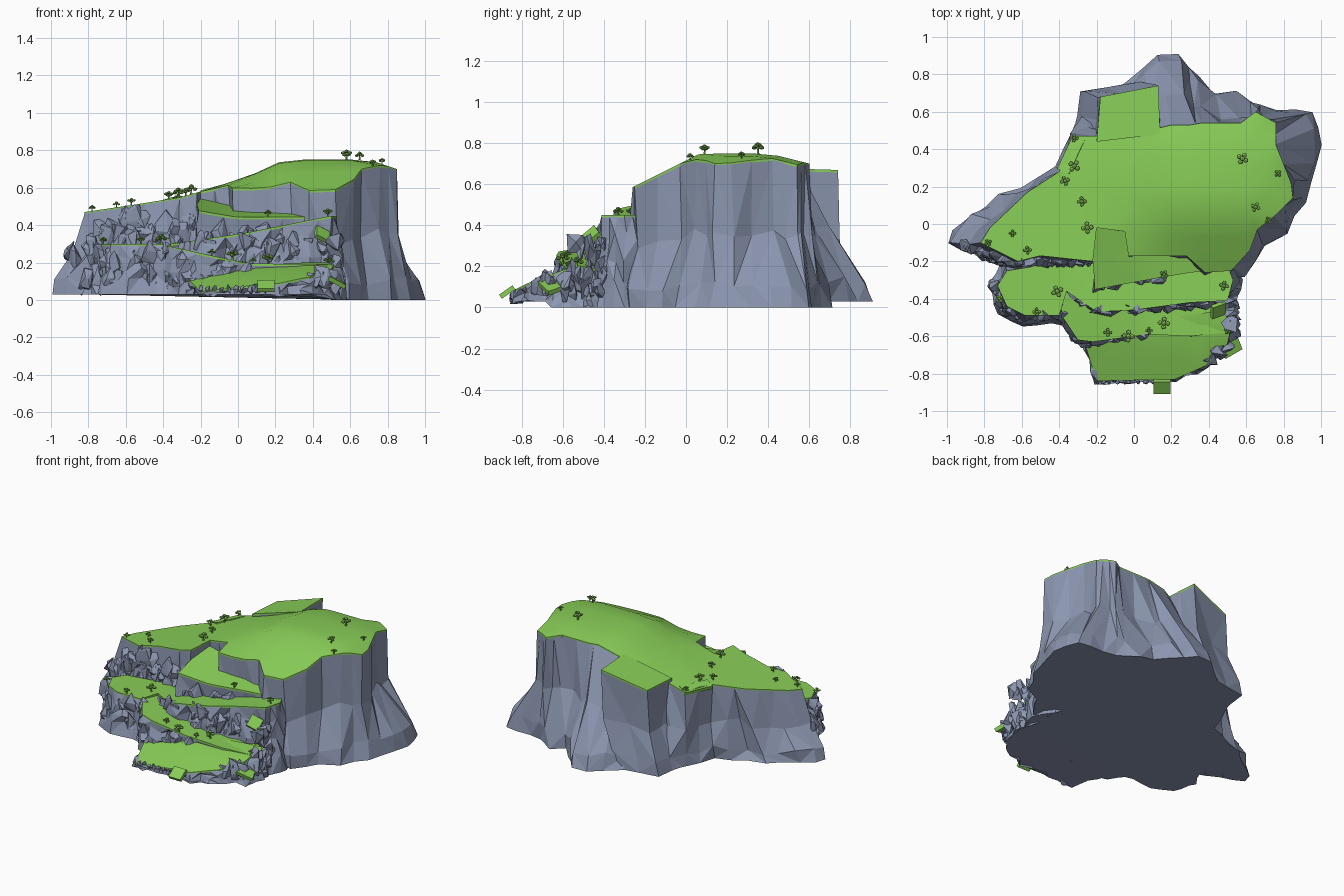
import bpy, bmesh, math, random
from mathutils import Vector
from mathutils.geometry import delaunay_2d_cdt

if "Cube" in bpy.data.objects:
    bpy.data.objects.remove(bpy.data.objects["Cube"])

random.seed(7)


def material(name, rgb):
    m = bpy.data.materials.new(name)
    m.diffuse_color = (*rgb, 1)
    m.use_nodes = True
    m.node_tree.nodes["Principled BSDF"].inputs["Base Color"].default_value = m.diffuse_color
    return m


grass_mat = material("grass", (.246, .61, .095))
leaf_mat = material("leaves", (.2, .46, .08))
rock_mat = material("rock", (.26, .305, .43))


def make(name, bm, mat, smooth=False):
    bmesh.ops.recalc_face_normals(bm, faces=bm.faces)
    me = bpy.data.meshes.new(name)
    bm.to_mesh(me)
    bm.free()
    ob = bpy.data.objects.new(name, me)
    bpy.context.collection.objects.link(ob)
    me.materials.append(mat)
    if smooth:
        bpy.ops.object.select_all(action='DESELECT')
        ob.select_set(True)
        bpy.context.view_layer.objects.active = ob
        bpy.ops.object.shade_smooth_by_angle(angle=math.radians(30))
    return ob


def lerp_table(x, table):
    if x <= table[0][0]:
        return table[0][1]
    for (a, za), (b, zb) in zip(table, table[1:]):
        if x <= b:
            return za + (zb - za) * (x - a) / (b - a)
    return table[-1][1]


def resample(pairs, step):
    out = []
    for i, (t, b) in enumerate(pairs):
        t2, b2 = pairs[(i + 1) % len(pairs)]
        n = max(1, round(max((t2 - t).length, (b2 - b).length) / step))
        out += [(t.lerp(t2, k / n), b.lerp(b2, k / n), k > 0) for k in range(n)]
    return out


def flare(outline, d):
    """Pair an outline with a copy pushed outward for the foot of the wall."""
    pts = [Vector(p) for p in outline]
    res = []
    for i, p in enumerate(pts):
        e = (pts[(i + 1) % len(pts)] - pts[i - 1]).normalized()
        res.append((p, p + Vector((-e.y, e.x)) * d))
    return res


def tier(name, pairs, height, step, rings, jitter, foot):
    """Clockwise outline: grass cap on top, faceted rock wall down to the foot."""
    pts = resample(pairs, step)
    n = len(pts)
    # grass cap
    top = [p[0] for p in pts][::-1]
    inner = [Vector((-0.95 + i * 0.13, -0.85 + j * 0.13)) for i in range(15) for j in range(14)]
    inner = [q for q in inner if min((q - t).length for t in top) > 0.05]
    vs, _, fs, *_ = delaunay_2d_cdt(top + inner, [], [list(range(n))], 1, 1e-5)
    bm = bmesh.new()
    bv = [bm.verts.new((v.x, v.y, height(v.x, v.y))) for v in vs]
    for f in fs:
        bm.faces.new([bv[i] for i in f])
    bmesh.ops.delete(bm, geom=[v for v in bm.verts if not v.link_faces], context='VERTS')
    rim = [e for e in bm.edges if e.is_boundary]
    ext = bmesh.ops.extrude_edge_only(bm, edges=rim)['geom']
    for v in ext:
        if isinstance(v, bmesh.types.BMVert):
            v.co.z -= 0.012
    make(name + "_grass", bm, grass_mat, True)
    # rock wall
    bm = bmesh.new()
    loops = []
    for r, (fz, ft) in enumerate(rings):
        row = []
        for i, (t, b, mid) in enumerate(pts):
            f = ft(t.x) if callable(ft) else ft
            p = t.lerp(b, f)
            z0 = foot(b.x)
            z = z0 + (height(t.x, t.y) - 0.008 - z0) * fz
            e = (pts[(i + 1) % n][0] - pts[i - 1][0]).normalized()
            out = Vector((-e.y, e.x))
            if r:
                k = jitter * (0.4 if r == len(rings) - 1 else 1)
                p = p + out * (random.uniform(-1, 0.7) * k - (k if mid and i % 2 else 0))
                p = p + Vector((e.x, e.y)) * random.uniform(-k, k) * 0.6
                if r < len(rings) - 1:
                    z += random.uniform(-1, 1) * jitter * 1.2
            row.append(bm.verts.new((p.x, p.y, max(0, z))))
        loops.append(row)
    for a, b in zip(loops, loops[1:]):
        for i in range(n):
            j = (i + 1) % n
            if random.random() < 0.5:
                q = [(a[i], a[j], b[j]), (a[i], b[j], b[i])]
            else:
                q = [(a[i], a[j], b[i]), (a[j], b[j], b[i])]
            for tri in q:
                bm.faces.new(tri)
    bm.faces.new(loops[-1])
    make(name + "_rock", bm, rock_mat)


# main plateau: top x, y then foot x, y, clockwise from the left tip
MAIN = [(-.82, -.10, -1, -.10), (-.77, -.02, -.98, -.03), (-.57, .17, -.72, .16),
        (-.40, .28, -.42, .29), (-.32, .47, -.34, .50), (-.20, .47, -.30, .58),
        (.12, .51, .05, .84), (.20, .53, .13, .91), (.30, .53, .24, .91),
        (.36, .54, .35, .80), (.46, .54, .43, .70), (.57, .54, .55, .71),
        (.65, .60, .68, .63), (.76, .54, .96, .60), (.76, .42, 1, .42),
        (.84, .22, .95, .22), (.85, .14, .92, .12), (.76, .05, .82, -.05),
        (.66, -.03, .70, -.12), (.62, -.14, .66, -.20), (.52, -.25, .60, -.28),
        (.38, -.26, .38, -.31), (.28, -.17, .28, -.20), (-.03, -.17, -.03, -.18),
        (-.05, -.04, -.05, -.05), (-.20, -.02, -.20, -.03), (-.22, -.20, -.22, -.27),
        (-.50, -.17, -.50, -.26), (-.62, -.20, -.68, -.25)]
RISE = [(-.82, .47), (-.55, .51), (-.3, .55), (-.1, .61), (.1, .68), (.25, .75), (.7, .75), (.85, .70)]


def main_h(x, y):
    k = lerp_table(x, [(-.2, 0), (-.03, .15), (.2, .5)])
    return lerp_table(x, RISE) - max(0, .07 - y) * k - max(0, y - .4) * .25


def ramp(table, slope=0, y0=0):
    """Height along x, falling towards the front below y0."""
    return lambda x, y: lerp_table(x, table) - slope * max(0, y0 - y)


def cliff_foot(x):
    return 0.0 if x > 0.5 else 0.03


tall = [(1, 0), (.5, lambda x: .1 if x > .4 else .42), (.15, .86), (0, 1)]
rubble = [(1, 0), (.78, .25), (.5, .5), (.25, .8), (0, 1)]
tier("plateau", [(Vector(p[:2]), Vector(p[2:])) for p in MAIN], main_h, .10, tall, .024, cliff_foot)

# block standing against the back
BLOCK = [(-.20, .44, -.33, .46), (-.18, .68, -.29, .71), (.13, .74, 0, .76), (.14, .48, .16, .5)]
block_h = lambda x, y: .59 + .27 * (x + .18) - .02 * (y - .5)
tier("back_block", [(Vector(p[:2]), Vector(p[2:])) for p in BLOCK], block_h, .14,
     [(1, 0), (.5, .2), (.17, .8), (0, 1)], .012, cliff_foot)

# switchback terraces climbing the front
ramp4 = ramp([(-.22, .545), (0, .50), (.4, .49)], .2, -.02)
ramp3 = ramp([(-.35, .30), (.05, .36), (.5, .45)])
ramp2 = ramp([(-.4, .295), (-.2, .25), (.05, .195), (.5, .19)])
ramp1 = ramp([(-.25, .145), (.1, .185), (.35, .2)], .37, -.55)
TERRACES = [
    ("upper_ramp", ramp4, .02, [(-.23, -.02), (-.04, -.03), (.3, -.1), (.5, -.24), (.3, -.26), (.12, -.29), (-.21, -.35)]),
    ("middle_terrace", ramp3, .06, [(-.73, -.33), (-.68, -.25), (-.5, -.22), (-.2, -.18), (.5, -.22), (.53, -.3), (.5, -.41),
                                    (.3, -.42), (0, -.46), (-.2, -.47), (-.36, -.36), (-.4, -.49), (-.58, -.49), (-.68, -.44)]),
    ("lower_ramp", ramp2, .03, [(-.41, -.36), (-.2, -.38), (.5, -.36), (.52, -.45), (.5, -.58), (.3, -.6), (.08, -.59),
                                (-.22, -.63), (-.3, -.62), (-.38, -.5)]),
    ("bottom_ramp", ramp1, .02, [(-.27, -.62), (0, -.52), (.5, -.46), (.53, -.5), (.5, -.64), (.38, -.76), (.22, -.83), (-.2, -.84)])]
for name, h, d, outline in TERRACES:
    tier(name, flare(outline, d), h, .065, rubble, .022, cliff_foot)


# angular rock slabs packed along the terrace walls: start, end, lowest and highest z, count
def slab(bm, c, size):
    made = []
    for _ in range(10):
        v = Vector([random.gauss(0, 1) for _ in range(3)]).normalized() * size * random.uniform(.8, 1.1)
        made.append(bm.verts.new(Vector(c) + Vector((v.x, v.y * .8, v.z * 1.5))))
    hull = bmesh.ops.convex_hull(bm, input=made)
    junk = [g for g in hull['geom_interior'] if isinstance(g, bmesh.types.BMVert)]
    bmesh.ops.delete(bm, geom=junk, context='VERTS')


RUNS = [((-.75, -.31), (-.67, -.46), .03, .29, 8), ((-.66, -.47), (-.38, -.49), .03, .29, 22),
        ((-.36, -.51), (-.28, -.62), .03, .25, 9), ((-.27, -.62), (.06, -.59), .08, .22, 13),
        ((-.34, -.38), (-.2, -.46), .22, .31, 7), ((-.2, -.46), (.5, -.41), .2, .36, 30),
        ((-.2, -.33), (.15, -.28), .3, .43, 9), ((.52, -.6), (.52, -.4), .03, .36, 18),
        ((-.78, -.16), (-.62, -.2), .1, .43, 13), ((-.62, -.2), (-.22, -.19), .28, .48, 26),
        ((-.9, -.11), (-.7, -.2), .05, .3, 10), ((.38, -.75), (.5, -.64), .03, .10, 5)]
bm = bmesh.new()
for a, b, z0, z1, count in RUNS:
    for i in range(count):
        p = Vector(a).lerp(Vector(b), (i + random.random()) / count)
        s = random.uniform(.038, .06)
        slab(bm, (p.x, p.y, max(.025 + s * 1.5, random.uniform(z0, z1) - s * .6)), s)
for i in range(12):  # toe stones along the front edge
    s = random.uniform(.014, .02)
    slab(bm, (-.2 + .038 * i, -.845 + max(0, i - 9) * .02, .04 + s), s)
make("wall_slabs", bm, rock_mat)

# small tilted grass ledges on the lower walls: centre, half sizes, turns
LEDGES = [((.15, -.87, .075), .045, .04, 35, 0, 0), ((.51, -.64, .11), .055, .06, 20, 25, 30),
          ((.45, -.46, .35), .04, .04, 45, 25, 20), ((-.335, .37, .53), .035, .10, 0, -15, -25)]
for c, w, d, rx, ry, rz in LEDGES:
    bpy.ops.mesh.primitive_cube_add(size=2, location=c, rotation=[math.radians(a) for a in (rx, ry, rz)])
    ob = bpy.context.object
    ob.scale = (w, d, .012)
    ob.name = "grass_ledge"
    ob.data.materials.append(grass_mat)


# trees: a short trunk with a few leafy pads
def tree(x, y, z, s):
    bm = bmesh.new()
    trunk = bmesh.ops.create_cone(bm, segments=5, radius1=.2 * s, radius2=.1 * s, depth=s, cap_ends=True)['verts']
    bmesh.ops.translate(bm, verts=trunk, vec=(0, 0, .4 * s))
    turn = random.uniform(0, 6)
    for k in range(5):
        pad = bmesh.ops.create_icosphere(bm, subdivisions=1, radius=.42 * s)['verts']
        a, r = turn + k * math.tau / 4, (.6 * s if k < 4 else 0)
        for v in pad:
            v.co.z *= .7
        bmesh.ops.translate(bm, verts=pad, vec=(r * math.cos(a), r * math.sin(a), (.8 + .25 * (k % 2) + .5 * (k == 4)) * s))
    bmesh.ops.translate(bm, verts=bm.verts, vec=(x, y, z))
    make("tree", bm, leaf_mat)


GROVES = [
    (main_h, [(.58, .35, 1), (-.25, -.02, 1), (-.32, .31, 1), (-.28, .12, .8), (-.37, .23, .8), (.65, .09, .8),
              (.72, .02, .6), (.77, .27, .6), (-.65, -.05, .6), (-.57, -.14, .7), (-.78, -.1, .6), (-.32, .46, .7)]),
    (ramp4, [(.16, -.27, .7)]),
    (ramp3, [(-.41, -.36, 1), (-.72, -.40, .7), (-.52, -.47, .7), (.48, -.33, .8)]),
    (ramp2, [(.16, -.53, 1), (-.03, -.60, 1), (-.14, -.58, .7), (.08, -.57, .6), (.48, -.44, .7), (.50, -.57, .6)])]
for h, spots in GROVES:
    for x, y, s in spots:
        tree(x, y, h(x, y), .034 * s)
